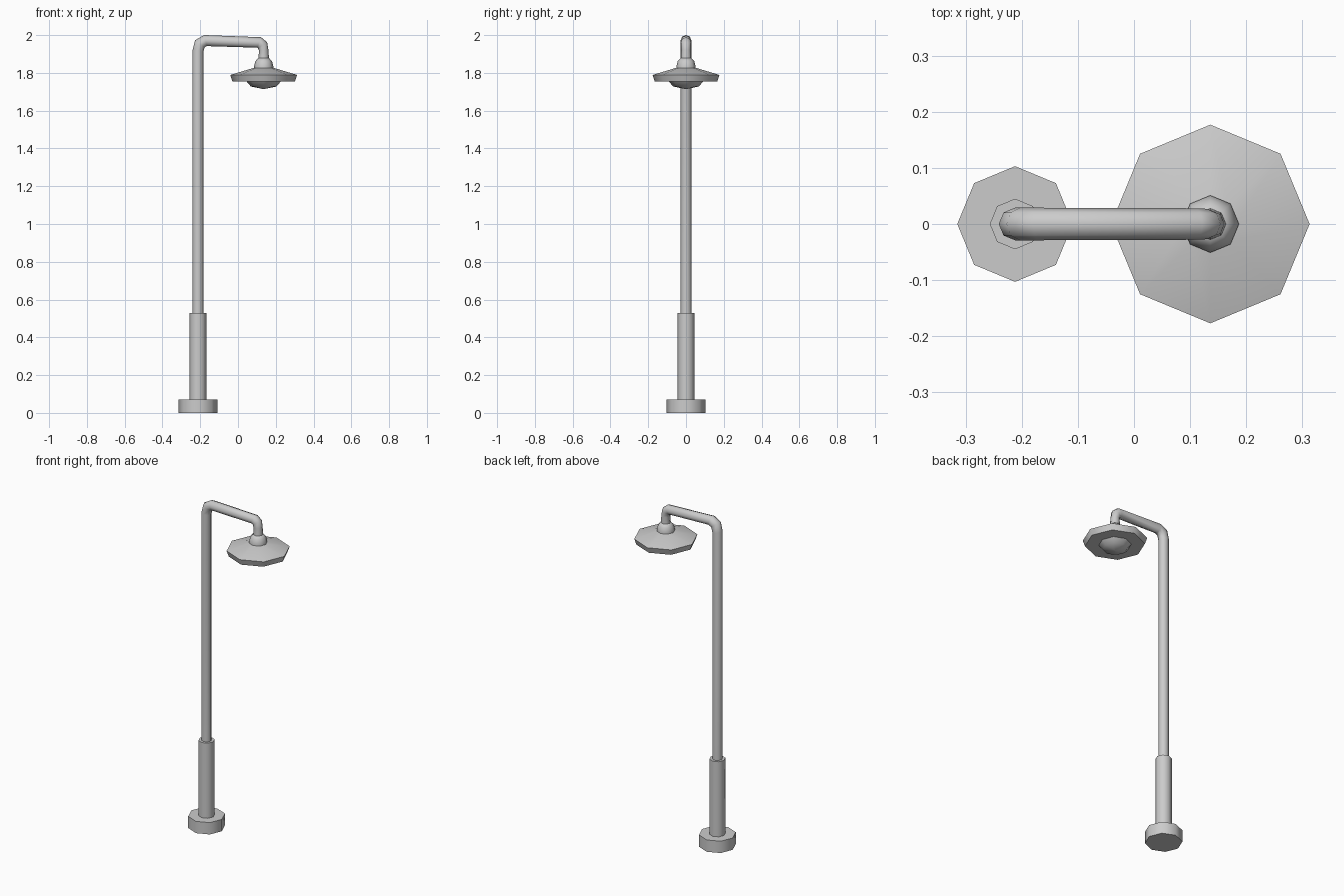
import bpy, bmesh
from math import cos, sin, tau, radians
from mathutils import Vector

if "Cube" in bpy.data.objects:
    bpy.data.objects.remove(bpy.data.objects["Cube"])

SIDES = 8
POLE_X, HEAD_X = -0.212, 0.136


def finish(name, bm):
    bmesh.ops.remove_doubles(bm, verts=bm.verts[:], dist=1e-5)
    bmesh.ops.recalc_face_normals(bm, faces=bm.faces[:])
    mesh = bpy.data.meshes.new(name)
    bm.to_mesh(mesh)
    bm.free()
    ob = bpy.data.objects.new(name, mesh)
    bpy.context.collection.objects.link(ob)
    bpy.ops.object.select_all(action='DESELECT')
    ob.select_set(True)
    bpy.context.view_layer.objects.active = ob
    bpy.ops.object.shade_smooth_by_angle(angle=radians(50))
    return ob


def skin(name, rings):
    """Join a list of vertex rings and cap both ends."""
    bm = bmesh.new()
    loops = [[bm.verts.new(p) for p in ring] for ring in rings]
    for a, b in zip(loops, loops[1:]):
        for i in range(SIDES):
            j = (i + 1) % SIDES
            bm.faces.new((a[i], a[j], b[j], b[i]))
    bm.faces.new(loops[0])
    bm.faces.new(loops[-1])
    return finish(name, bm)


def lathe(name, x, profile):
    """Eight-sided turned part from (radius, height) points."""
    angles = [tau * i / SIDES for i in range(SIDES)]
    return skin(name, [[(x + r * cos(a), r * sin(a), z) for a in angles]
                       for r, z in profile])


def tube(name, path):
    """Eight-sided pipe along (x, z, radius) points with mitred bends."""
    pts = [Vector((x, 0, z)) for x, z, r in path]
    side = Vector((0, 1, 0))
    rings = []
    for i, p in enumerate(pts):
        t_in = (p - pts[i - 1]).normalized() if i else (pts[1] - p).normalized()
        t_out = (pts[i + 1] - p).normalized() if i < len(pts) - 1 else t_in
        tangent = (t_in + t_out).normalized()
        normal = side.cross(tangent) / tangent.dot(t_in)
        r = path[i][2]
        rings.append([p + r * (normal * cos(tau * k / SIDES) + side * sin(tau * k / SIDES))
                      for k in range(SIDES)])
    return skin(name, rings)


# Foot and lower sleeve
lathe("base", POLE_X, [(0.103, 0), (0.103, 0.072)])
lathe("sleeve", POLE_X, [(0.045, 0.06), (0.045, 0.53)])

# Pole bending into the arm and down to the lamp head
R = 0.029
tube("pole_and_arm", [
    (POLE_X, 0.5, R), (POLE_X, 1.915, R), (-0.202, 1.954, R), (-0.172, 1.971, R),
    (0.112, 1.961, 0.028), (0.13, 1.947, 0.027), (HEAD_X, 1.92, 0.025),
    (HEAD_X, 1.86, 0.029)])

# Lamp head
lathe("collar", HEAD_X, [(0.029, 1.878), (0.044, 1.862), (0.051, 1.835), (0.051, 1.815)])
lathe("shade", HEAD_X, [(0.045, 1.829), (0.177, 1.789), (0.165, 1.754)])
lathe("bulb", HEAD_X, [(0.092, 1.756), (0.068, 1.728), (0.0, 1.714)][:2] + [(0.0005, 1.714)])
